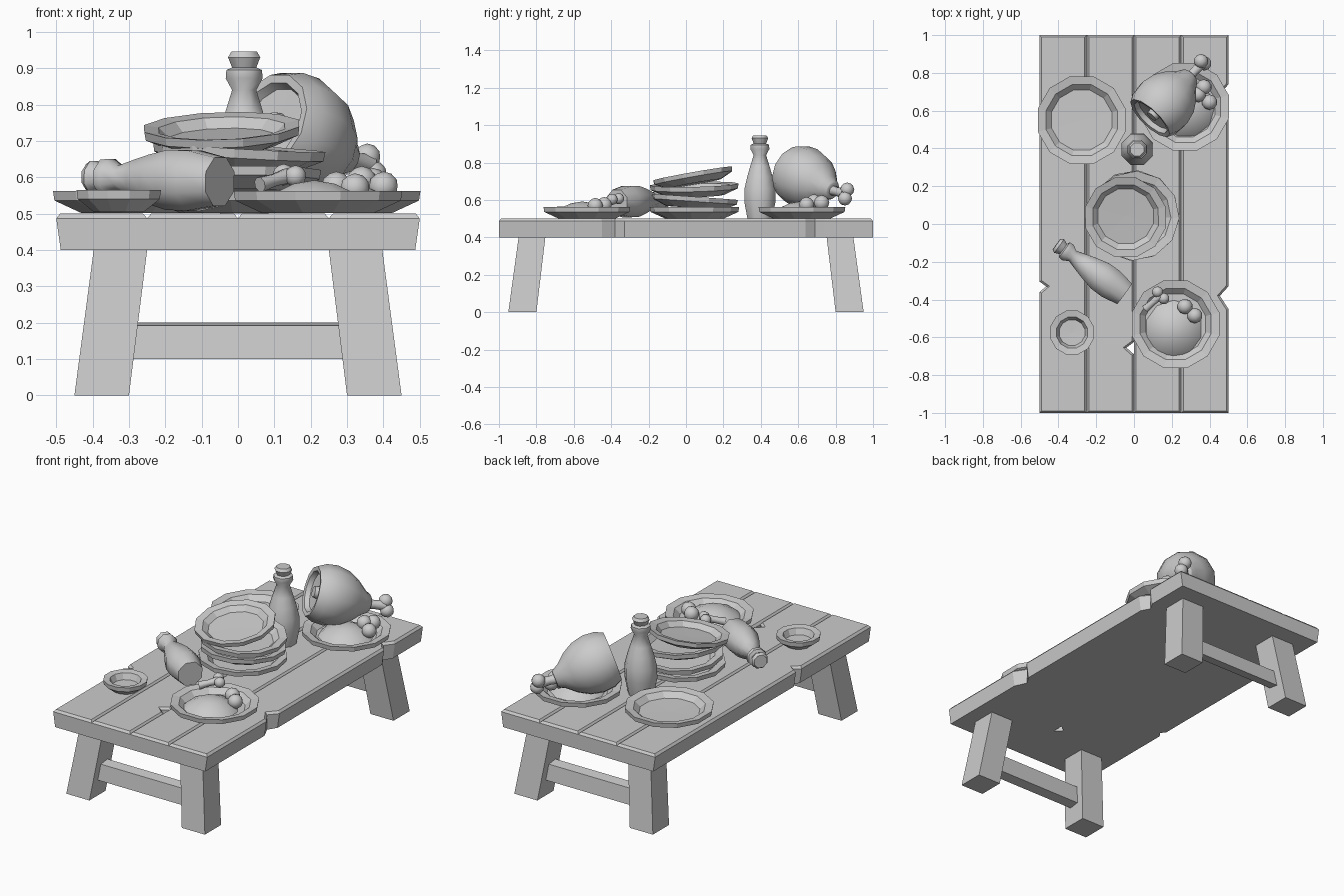
import bpy, bmesh, math
from mathutils import Vector, Euler, Matrix

if "Cube" in bpy.data.objects:
    bpy.data.objects.remove(bpy.data.objects["Cube"])


def finish(name, bm, smooth=None):
    bmesh.ops.recalc_face_normals(bm, faces=bm.faces)
    me = bpy.data.meshes.new(name)
    bm.to_mesh(me)
    bm.free()
    ob = bpy.data.objects.new(name, me)
    bpy.context.collection.objects.link(ob)
    if smooth:
        bpy.ops.object.select_all(action='DESELECT')
        ob.select_set(True)
        bpy.context.view_layer.objects.active = ob
        bpy.ops.object.shade_smooth_by_angle(angle=math.radians(smooth))
    return ob


def lathe(name, profile, sides, loc, axis=(0, 0, 1), rot=None, scale=1, smooth=None):
    """Revolve (radius, height) points into a closed solid."""
    bm = bmesh.new()
    rings = []
    for r, h in profile:
        n = 1 if r == 0 else sides
        rings.append([bm.verts.new((r * math.cos(2 * math.pi * (i + .5) / sides),
                                    r * math.sin(2 * math.pi * (i + .5) / sides), h)) for i in range(n)])
    for a, b in zip(rings, rings[1:]):
        for i in range(sides):
            j = (i + 1) % sides
            quad = [a[i % len(a)], a[j % len(a)], b[j % len(b)], b[i % len(b)]]
            bm.faces.new(list(dict.fromkeys(quad)))
    q = Euler([math.radians(v) for v in rot]).to_quaternion() if rot else Vector(axis).to_track_quat('Z', 'Y')
    bmesh.ops.transform(bm, verts=bm.verts, matrix=Matrix.LocRotScale(Vector(loc), q, Vector((scale,) * 3)))
    return finish(name, bm, smooth)


def hexahedron(name, bottom, top):
    """Solid between two four-point loops."""
    bm = bmesh.new()
    lo, hi = [[bm.verts.new(p) for p in loop] for loop in (bottom, top)]
    bm.faces.new(lo)
    bm.faces.new(hi)
    for i in range(4):
        j = (i + 1) % 4
        bm.faces.new((lo[i], lo[j], hi[j], hi[i]))
    return finish(name, bm)


def ball(name, loc, r):
    bm = bmesh.new()
    bmesh.ops.create_icosphere(bm, subdivisions=2, radius=r, matrix=Matrix.Translation(loc))
    return finish(name, bm, 50)


# Table top: four planks with chipped edges (outline runs counter-clockwise)
left_chip = [(-.5, -.305), (-.465, -.33), (-.5, -.36)]
middle_chip = [(0, -.69), (-.04, -.655), (0, -.625)]
right_chips = [(.5, -.45), (.455, -.38), (.5, -.33), (.5, .64), (.46, .69), (.5, .74)]
chips = [([], left_chip), (middle_chip, []), ([], []), (right_chips, [])]
for k, (right, left) in enumerate(chips):
    x0, x1 = -.5 + .25 * k, -.25 + .25 * k
    outline = [(x0, -1), (x1, -1)] + right + [(x1, 1), (x0, 1)] + left
    bm = bmesh.new()
    low = [bm.verts.new((x, y, .4)) for x, y in outline]
    high = [bm.verts.new((x, y, .487)) for x, y in outline]
    bm.faces.new(low[::-1])
    top = bm.faces.new(high)
    for i in range(len(low)):
        j = (i + 1) % len(low)
        bm.faces.new((low[i], low[j], high[j], high[i]))
    bm.normal_update()
    bmesh.ops.inset_region(bm, faces=[top], thickness=.011, depth=.013, use_even_offset=True)
    # slight taper of the outer edges towards the underside
    for v in bm.verts:
        if v.co.z < .41 and abs(v.co.x) > .49:
            v.co.x *= .975
    finish(f"plank_{k + 1}", bm)

# Splayed legs and the cross bars
for sy, end in ((-1, "front"), (1, "back")):
    for sx, side in ((-1, "left"), (1, "right")):
        loops = []
        for xa, xb, ya, yb, z in ((.30, .45, .80, .95, 0), (.25, .397, .752, .895, .4)):
            loops.append([(sx * x, sy * y, z) for x, y in ((xa, ya), (xb, ya), (xb, yb), (xa, yb))])
        hexahedron(f"{end}_{side}_leg", *loops)
    bar = [[(x, sy * y, z) for x, y, z in ((-.3, a, za), (.3, a, za), (.3, b, zb), (-.3, b, zb))]
           for a, b, za, zb in ((.83, .89, .108, .10), (.818, .878, .20, .192))]
    hexahedron(f"{end}_crossbar", *bar)

# Plates
plate = [(0, .002), (.16, .002), (.236, .036), (.24, .062), (.195, .055), (.165, .026), (0, .024)]
for name, loc, rot, s in (
        ("empty_plate", (-.277, .55, .5), (0, 0, 0), 1),
        ("food_plate", (.22, -.53, .5), (0, 0, 0), 1),
        ("ham_plate", (.27, .62, .5), (0, 0, 0), 1),
        ("stack_plate_1", (0, .045, .5), (0, 0, 10), 1),
        ("stack_plate_2", (0, .045, .556), (-4, 0, 4), .97),
        ("stack_plate_3", (0, .045, .622), (2, 3, 12), .99),
        ("stack_plate_4", (-.043, .045, .685), (10, -2, 0), .92)):
    lathe(name, plate, 12, loc, rot=rot, scale=s)

# Small dish
lathe("small_dish", [(0, .004), (.07, .004), (.117, .04), (.12, .065), (.085, .06), (.07, .026), (0, .024)],
      12, (-.328, -.575, .5), rot=(0, 0, 0))

# Bottles, one standing and one lying
bottle = [(0, 0), (.072, 0), (.09, .09), (.089, .16), (.073, .225), (.056, .28), (.036, .34),
          (.055, .372), (.053, .395), (.036, .402), (.048, .43), (.038, .446), (0, .446)]
lathe("standing_bottle", bottle, 8, (.017, .395, .5), rot=(0, 0, 0), smooth=46)
lathe("lying_bottle", bottle, 8, (-.05, -.37, .588), axis=(-.807, .59, .03), smooth=46)

# Ham with a recessed cut face
cut, tail = Vector((.085, .56, .755)), Vector((.30, .785, .65))
ham = [(0, .012), (.03, .012), (.034, .035), (.105, .03), (.115, .004), (.138, 0), (.16, .045),
       (.166, .11), (.15, .18), (.115, .24), (.07, .29), (.05, .325), (.042, .33), (0, .325)]
lathe("ham", ham, 12, cut, axis=tail - cut, smooth=42)


def bone(name, start, end, r, knobs, knob_r):
    d = Vector(end) - Vector(start)
    lathe(name + "_shaft", [(0, 0), (r, 0), (r * .8, d.length * .5), (r, d.length), (0, d.length)],
          8, start, axis=d, smooth=50)
    for i, p in enumerate(knobs):
        ball(f"{name}_knob_{i + 1}", Vector(p), knob_r)


bone("ham_bone", (.28, .765, .655), (.36, .85, .635), .03, [(.355, .862, .655), (.372, .85, .608)], .038)
bone("small_bone", (.06, -.45, .58), (.14, -.38, .605), .022, [(.125, -.36, .607), (.158, -.395, .603)], .03)

# Food heaps and round vegetables
heap = [(0, 0), (.155, 0), (.125, .03), (.06, .06), (0, .07)]
lathe("food_heap", heap, 10, (.21, -.555, .522), rot=(0, 0, 0), smooth=50)
lathe("ham_heap", heap, 10, (.275, .61, .522), rot=(0, 0, 20), smooth=50)
for i, p in enumerate([(.27, -.437, .575), (.322, -.485, .57),
                       (.37, .725, .585), (.40, .645, .575), (.34, .685, .59)]):
    ball(f"vegetable_{i + 1}", Vector(p), .041)
